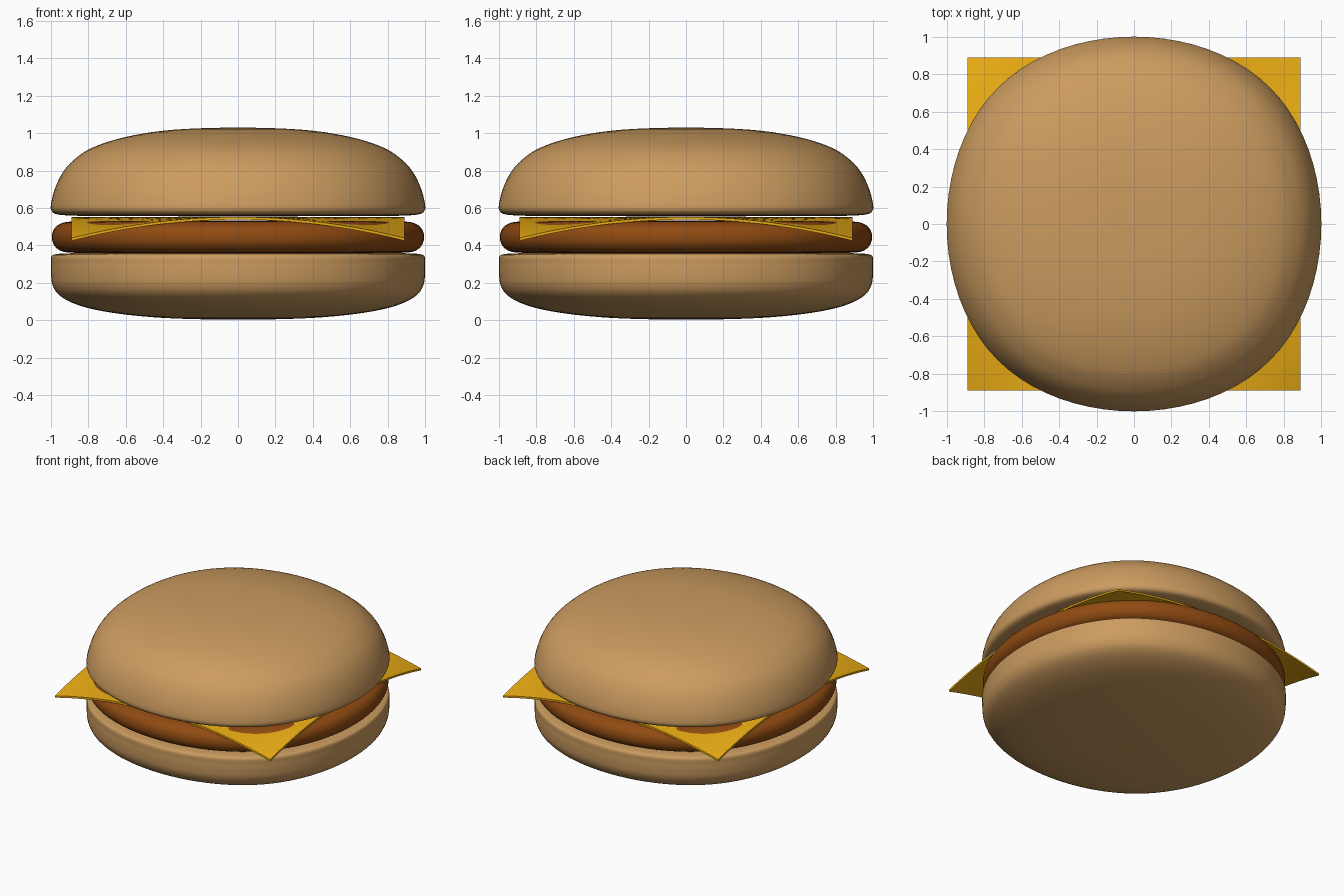
import bpy, bmesh, math
from mathutils import Vector

if "Cube" in bpy.data.objects:
    bpy.data.objects.remove(bpy.data.objects["Cube"])


def material(name, rgb):
    m = bpy.data.materials.new(name)
    m.diffuse_color = (*rgb, 1)
    m.use_nodes = True
    m.node_tree.nodes["Principled BSDF"].inputs["Base Color"].default_value = m.diffuse_color
    return m


BUN = material("bread", (0.60, 0.33, 0.115))
MEAT = material("meat", (0.28, 0.07, 0.006))
CHEESE = material("cheese", (0.84, 0.42, 0.007))


def finish(bm, name, mat):
    bmesh.ops.recalc_face_normals(bm, faces=bm.faces)
    me = bpy.data.meshes.new(name)
    bm.to_mesh(me)
    bm.free()
    me.materials.append(mat)
    ob = bpy.data.objects.new(name, me)
    bpy.context.collection.objects.link(ob)
    bpy.ops.object.select_all(action='DESELECT')
    ob.select_set(True)
    bpy.context.view_layer.objects.active = ob
    bpy.ops.object.shade_smooth_by_angle(angle=math.radians(40))
    return ob


def spline(pts, steps):
    """Smooth curve through the points of a profile."""
    p = [Vector(q) for q in pts]
    p = [Vector((-p[1].x, p[1].y))] + p + [Vector((-p[-2].x, p[-2].y))]
    out = []
    for a, b, c, d in zip(p, p[1:], p[2:], p[3:]):
        for k in range(steps):
            t = k / steps
            out.append(0.5 * (2 * b + (c - a) * t + (2 * a - 5 * b + 4 * c - d) * t * t
                              + (3 * b - a - 3 * c + d) * t ** 3))
    return out + [p[-2]]


def soft_square(per_side=20):
    """Nearly round outline: closed cubic B-spline of a square, 1 unit on the axes."""
    c = [Vector(q) * 48 / 44 for q in ((1, -1), (1, 1), (-1, 1), (-1, -1))]
    out = []
    for i in range(4):
        a, b, d, e = (c[(i + j) % 4] for j in range(4))
        for k in range(per_side):
            t = k / per_side
            out.append(((1 - t) ** 3 * a + (3 * t ** 3 - 6 * t * t + 4) * b
                        + (-3 * t ** 3 + 3 * t * t + 3 * t + 1) * d + t ** 3 * e) / 6)
    return out


def layer(name, profile, mat):
    """Sweep a (radius, height) profile, from axis to axis, round the outline."""
    bm = bmesh.new()
    prof, plan = spline(profile, 5), soft_square()
    n = len(plan)
    first = bm.verts.new((0, 0, prof[0].y))
    last = bm.verts.new((0, 0, prof[-1].y))
    rings = [[bm.verts.new((q.x * s.x, q.y * s.x, s.y)) for q in plan] for s in prof[1:-1]]
    for i in range(n):
        j = (i + 1) % n
        bm.faces.new((first, rings[0][i], rings[0][j]))
        bm.faces.new((last, rings[-1][j], rings[-1][i]))
        for lo, hi in zip(rings, rings[1:]):
            bm.faces.new((lo[i], lo[j], hi[j], hi[i]))
    return finish(bm, name, mat)


# Bottom bun
layer("bottom_bun", [(0, 0.003), (0.35, 0.01), (0.6, 0.03), (0.78, 0.06), (0.89, 0.095),
                     (0.96, 0.138), (0.992, 0.19), (1.0, 0.25), (1.0, 0.30), (0.998, 0.34),
                     (0.975, 0.353), (0.9, 0.358), (0.7, 0.36), (0.35, 0.36), (0, 0.36)], BUN)

# Patty
layer("patty", [(0, 0.36), (0.4, 0.36), (0.75, 0.36), (0.9, 0.362), (0.955, 0.375),
                (0.985, 0.405), (0.995, 0.445), (0.985, 0.485), (0.955, 0.513),
                (0.9, 0.527), (0.75, 0.531), (0.4, 0.532), (0, 0.532)], MEAT)

# Top bun
layer("top_bun", [(0, 0.556), (0.4, 0.556), (0.75, 0.557), (0.9, 0.56), (0.97, 0.567),
                  (0.997, 0.585), (1.0, 0.62), (0.98, 0.70), (0.94, 0.785), (0.88, 0.855),
                  (0.78, 0.922), (0.6, 0.98), (0.35, 1.018), (0, 1.03)], BUN)

# Cheese slice with drooping corners
bm = bmesh.new()
bmesh.ops.create_grid(bm, x_segments=32, y_segments=32, size=0.89)
for v in bm.verts:
    v.co.z = 0.552 - 0.113 * (v.co.x * v.co.y / 0.89 ** 2) ** 2
top = bm.faces[:]
skirt = bmesh.ops.extrude_face_region(bm, geom=top, use_keep_orig=True)
for g in skirt["geom"]:
    if isinstance(g, bmesh.types.BMVert):
        g.co.z -= 0.014
finish(bm, "cheese_slice", CHEESE)
